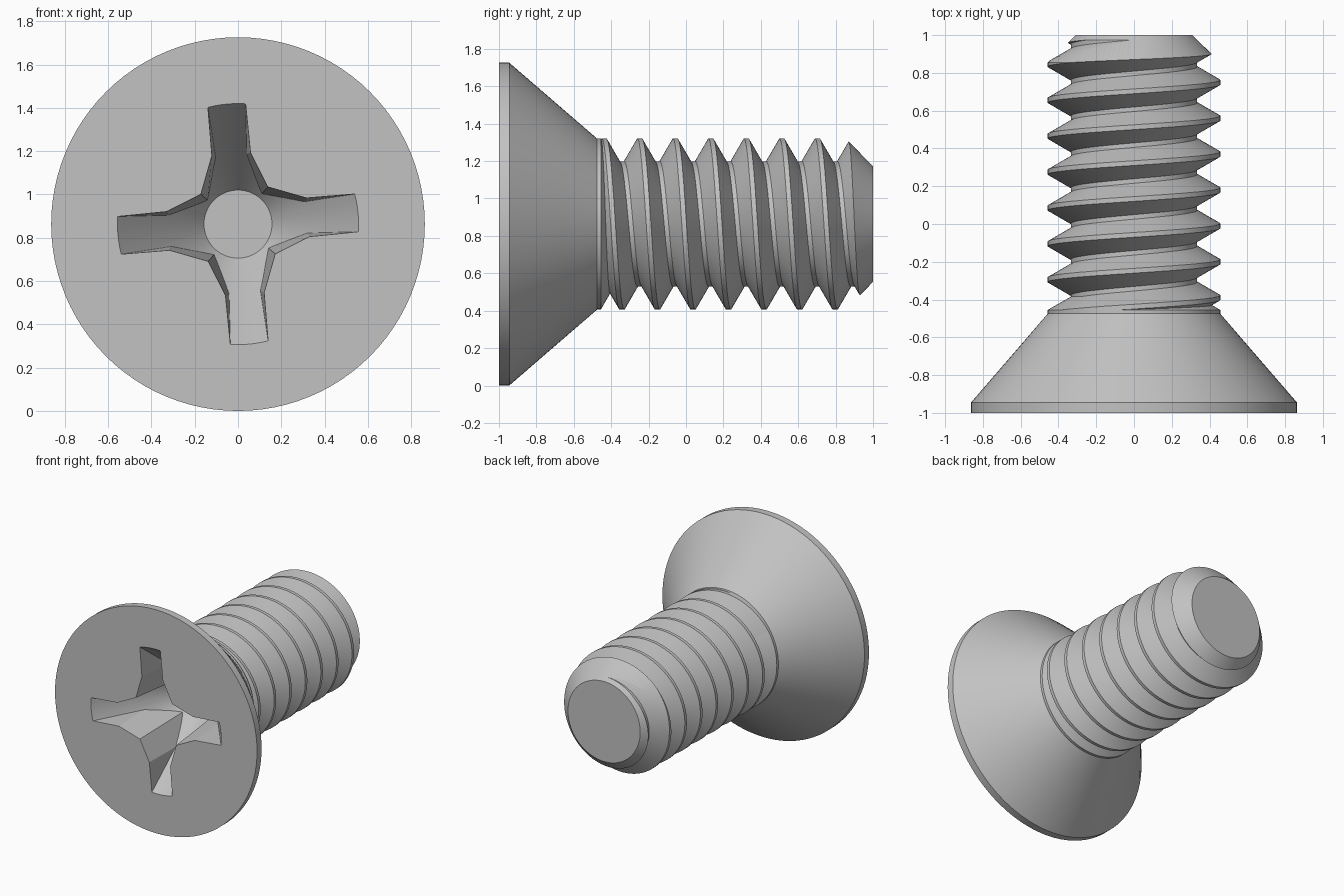
import bpy, bmesh
from math import cos, sin, pi, radians
from mathutils import Vector

if "Cube" in bpy.data.objects:
    bpy.data.objects.remove(bpy.data.objects["Cube"], do_unlink=True)

AXIS_Z = 0.863      # height of the screw axis
SEG = 96            # sides of every round part
PITCH = 0.19


def polar(y, r, a):
    """Point around the screw axis, angle running from -x over the top to +x."""
    return Vector((-r * cos(a), y, AXIS_Z + r * sin(a)))


def loft(name, rings):
    """Closed solid through equal-length rings, with capped ends."""
    bm = bmesh.new()
    loops = [[bm.verts.new(p) for p in ring] for ring in rings]
    n = len(loops[0])
    for a, b in zip(loops, loops[1:]):
        for i in range(n):
            j = (i + 1) % n
            bm.faces.new((a[i], a[j], b[j], b[i]))
    bm.faces.new(loops[0])
    bm.faces.new(loops[-1])
    bmesh.ops.recalc_face_normals(bm, faces=bm.faces[:])
    mesh = bpy.data.meshes.new(name)
    bm.to_mesh(mesh)
    bm.free()
    obj = bpy.data.objects.new(name, mesh)
    bpy.context.collection.objects.link(obj)
    return obj


def lathe(name, profile):
    return loft(name, [[polar(y, r, 2 * pi * i / SEG) for i in range(SEG)]
                       for y, r in profile])


def activate(obj):
    bpy.ops.object.select_all(action='DESELECT')
    obj.select_set(True)
    bpy.context.view_layer.objects.active = obj


def boolean(obj, cutter, operation):
    """Apply a boolean and discard the cutter."""
    cutter.hide_render = True
    mod = obj.modifiers.new("cut", 'BOOLEAN')
    mod.operation = operation
    mod.solver = 'EXACT'
    mod.object = cutter
    activate(obj)
    bpy.ops.object.modifier_apply(modifier=mod.name)
    bpy.data.objects.remove(cutter, do_unlink=True)


# Countersunk head, with a short collar that runs into the first groove
head = lathe("screw_head", [(-1, 0.863), (-0.945, 0.863), (-0.475, 0.457),
                            (-0.455, 0.457), (-0.385, 0.335)])

# Cross recess: four tapered, slightly turned wings limited by a cone
top_corner = [(0.03, 0.62), (0.059, 0.331), (0.139, 0.173), (0.317, 0.122), (0.61, 0.146)]
low_corner = [(0.0, 0.62), (0.028, 0.315), (0.108, 0.138), (0.30, 0.09), (0.61, 0.116)]


def cross(y, corner):
    ring = []
    for _ in range(4):
        ring += [Vector((x, y, AXIS_Z + z)) for x, z in corner]
        corner = [(z, -x) for x, z in corner]
    return ring


recess = loft("recess_cutter", [cross(-1.02, top_corner), cross(-0.47, low_corner)])
recess_cone = lathe("recess_cone", [(-1.016, 0.5695), (-0.49, 0.157)])
boolean(recess, recess_cone, 'INTERSECT')
boolean(head, recess, 'DIFFERENCE')

# Shank with a chamfered tip
shank = lathe("threaded_shank", [(-0.455, 0.457), (0.855, 0.457), (1, 0.309)])

# Helical groove that leaves the thread standing
groove = [(-0.012, 0.335), (0.012, 0.335), (0.0905, 0.471), (-0.0905, 0.471)]
rings = []
for step in range(-7 * SEG, 2 * SEG + SEG // 4):
    turn = (step + 0.5) / SEG
    rings.append([polar(0.75 + PITCH * turn + dy, r, 2 * pi * turn) for dy, r in groove])
boolean(shank, loft("groove_cutter", rings), 'DIFFERENCE')

# One plain grey metal
steel = bpy.data.materials.new("grey_steel")
steel.use_nodes = True
colour = (0.54, 0.54, 0.54, 1)
steel.diffuse_color = colour
steel.node_tree.nodes["Principled BSDF"].inputs["Base Color"].default_value = colour

for obj in (head, shank):
    obj.data.materials.clear()
    obj.data.materials.append(steel)
    for face in obj.data.polygons:
        face.material_index = 0
    activate(obj)
    bpy.ops.object.shade_smooth_by_angle(angle=radians(15))
